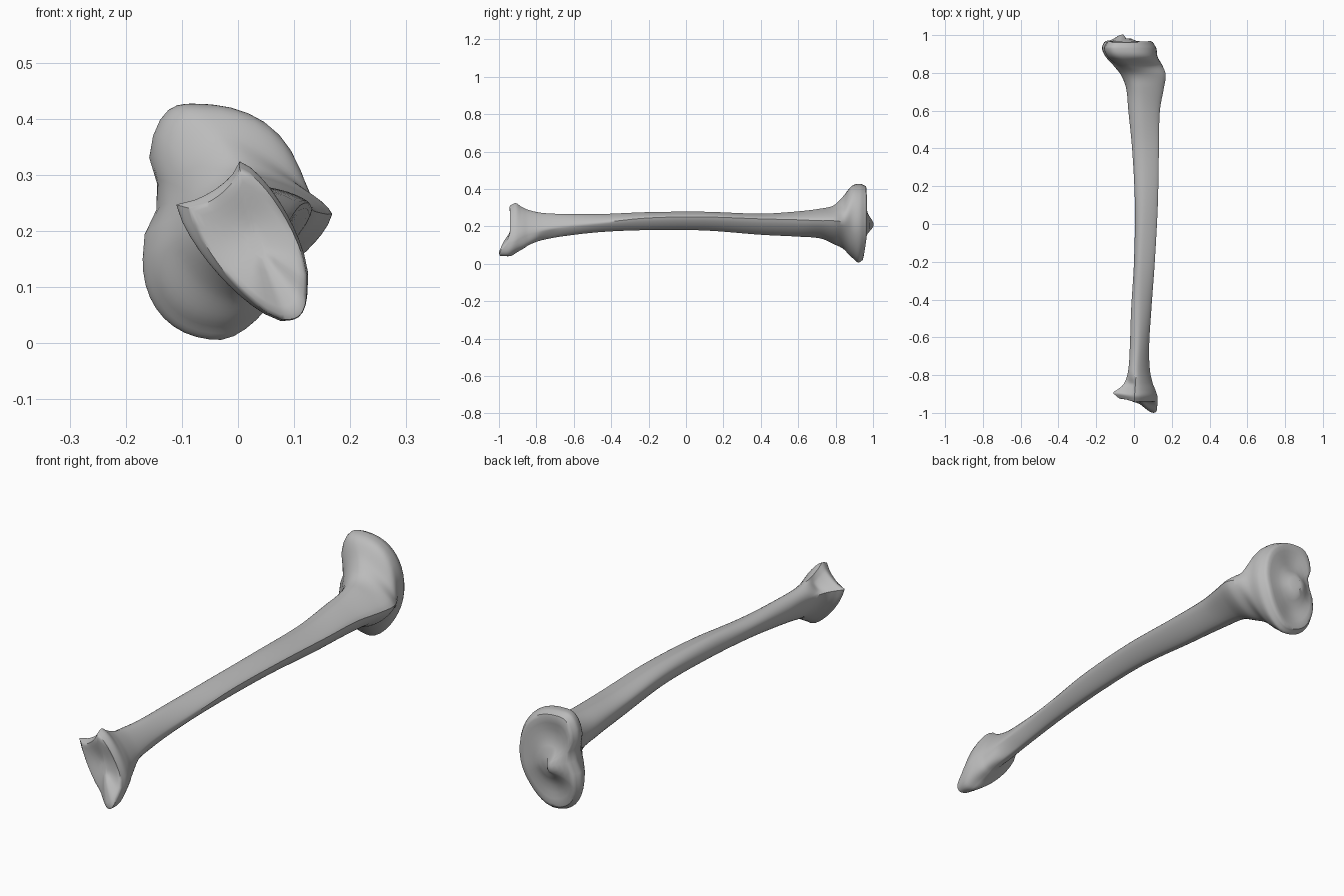
import bpy
import bmesh
from math import cos, sin, pi, exp
from mathutils import Vector

old_cube = bpy.data.objects.get("Cube")
if old_cube:
    bpy.data.objects.remove(old_cube, do_unlink=True)

QUARTER_STEPS = 10
RINGS_PER_SPAN = 6

# Each section: y, then the extreme points (x, z) at the right, top, left and bottom
lower_end = [
    (-.94, .123, .12, .003, .312, -.085, .24, .078, .042),
    (-.91, .124, .13, .003, .324, -.11, .247, .073, .042),
    (-.88, .114, .15, .005, .305, -.085, .242, .062, .07),
    (-.84, .098, .165, .008, .287, -.05, .235, .053, .1),
]
shaft = [
    (-.77, .084, .18, .012, .272, -.03, .23, .045, .126),
    (-.65, .08, .2, .02, .266, -.022, .225, .04, .148),
    (-.45, .092, .22, .025, .266, -.015, .235, .045, .17),
    (-.2, .11, .245, .035, .276, 0, .235, .055, .18),
    (.1, .126, .25, .05, .278, .005, .245, .06, .178),
    (.4, .132, .24, .05, .268, -.01, .235, .055, .155),
    (.6, .137, .235, .04, .28, -.03, .23, .05, .145),
]
upper_end = [
    (.72, .158, .23, .03, .295, -.042, .22, .04, .135),
    (.79, .168, .23, .01, .312, -.07, .21, .02, .105),
    (.84, .15, .225, -.02, .36, -.11, .2, -.005, .08),
    (.885, .125, .22, -.06, .415, -.15, .17, -.02, .035),
    (.93, .118, .22, -.08, .427, -.17, .15, -.03, .006),
    (.962, .1, .22, -.075, .415, -.158, .15, -.03, .02),
]

# Fullness of the four quarters, from straight (one) to square (four)
lower_fullness = (1.4, .7, 1.35, 3.5)
shaft_fullness = (1.4, 2, 1.8, 1.4)
upper_fullness = (2.3, 3, 2.2, 1.6)


def with_fullness(rows, fullness):
    return [Vector(row + fullness) for row in rows]


sections = (with_fullness(lower_end, lower_fullness)
            + with_fullness(shaft, shaft_fullness)
            + with_fullness(upper_end[:3], shaft_fullness)
            + with_fullness(upper_end[3:], upper_fullness))


def slope(i):
    """Tangent of the section values along the bone."""
    a, b = sections[max(i - 1, 0)], sections[min(i + 1, len(sections) - 1)]
    return (b - a) / (b[0] - a[0])


def blend(i, t):
    """Smooth interpolation between two neighbouring sections."""
    a, b = sections[i], sections[i + 1]
    span = b[0] - a[0]
    ease = t * t * (3 - 2 * t)
    start = t * (1 - t) ** 2 * span
    end = -t * t * (1 - t) * span
    return a * (1 - ease) + b * ease + slope(i) * start + slope(i + 1) * end


def bump(x, z, centre_x, centre_z, radius):
    return exp(-((x - centre_x) ** 2 + (z - centre_z) ** 2) / radius ** 2)


def ramp(value, low, high):
    return min(max((value - low) / (high - low), 0), 1)


def outline(section):
    """Closed outline built from four rounded quarters."""
    y, rx, rz, tx, tz, lx, lz, bx, bz = section[:9]
    quarters = [((tx, rz), (rx, rz), (tx, tz)), ((tx, lz), (tx, tz), (lx, lz)),
                ((bx, lz), (lx, lz), (bx, bz)), ((bx, rz), (bx, bz), (rx, rz))]
    points = []
    for (corner, first, last), power in zip(quarters, section[9:]):
        corner, first, last = Vector(corner), Vector(first), Vector(last)
        for k in range(QUARTER_STEPS):
            angle = k / QUARTER_STEPS * pi / 2
            c, s = cos(angle), sin(angle)
            reach = (c ** power + s ** power) ** (-1 / power)
            point = corner + ((first - corner) * c + (last - corner) * s) * reach
            points.append(Vector((point.x, y, point.y)))
    return points


def sculpt(p):
    """Rear notch, tilted upper rim and inner ankle knob."""
    x, y, z = p
    notch = ramp(y, .82, .92) * ramp(-x, 0, .12)
    x += .03 * notch * exp(-((z - .26) / .045) ** 2)
    y -= .02 * ramp(y, .9, .96) * ramp(z, .15, 0)
    low = ramp(y, -.86, -.94)
    y -= .062 * low * bump(x, z, .1, .06, .05)
    y += .025 * low * ramp(x, 0, -.1)
    return Vector((x, y, z))


def upper_relief(x, z):
    """Central ridge between two shallow joint dishes."""
    return (.04 * bump(x, z, -.06, .21, .05) - .012 * bump(x, z, -.05, .33, .06)
            - .012 * bump(x, z, -.06, .1, .06))


def lower_relief(x, z):
    """Hollow ankle joint face."""
    return .022 * bump(x, z, .02, .2, .07)


def add_ring(bm, points):
    return [bm.verts.new(p) for p in points]


def bridge(bm, a, b):
    n = len(a)
    for k in range(n):
        bm.faces.new((a[k], b[k], b[(k + 1) % n], a[(k + 1) % n]))


def close_end(bm, rim, relief, outward):
    """Inset rings that carry the joint surface to the centre."""
    centre = sum((v.co for v in rim), Vector()) / len(rim)
    previous = rim
    for scale in (.93, .82, .68, .52, .35, .18):
        points = []
        for v in rim:
            p = centre.lerp(v.co, scale)
            p.y += relief(p.x, p.z) + outward * .006
            points.append(p)
        ring = add_ring(bm, points)
        bridge(bm, previous, ring)
        previous = ring
    bm.faces.new(previous)


# Bone body
bm = bmesh.new()
rings = []
for i in range(len(sections) - 1):
    for k in range(RINGS_PER_SPAN):
        rings.append(outline(blend(i, k / RINGS_PER_SPAN)))
rings.append(outline(sections[-1]))
rings = [add_ring(bm, [sculpt(p) for p in ring]) for ring in rings]
for a, b in zip(rings, rings[1:]):
    bridge(bm, a, b)

# Joint surfaces
close_end(bm, rings[0], lower_relief, -1)
close_end(bm, rings[-1], upper_relief, 1)
bmesh.ops.recalc_face_normals(bm, faces=bm.faces)

mesh = bpy.data.meshes.new("shin_bone")
bm.to_mesh(mesh)
bm.free()
bone = bpy.data.objects.new("shin_bone", mesh)
bpy.context.collection.objects.link(bone)

# Bone colour
grey = bpy.data.materials.new("bone_grey")
grey.use_nodes = True
colour = (.5, .5, .5, 1)
grey.diffuse_color = colour
grey.node_tree.nodes["Principled BSDF"].inputs["Base Color"].default_value = colour
mesh.materials.append(grey)

# Smooth shading with sharp rims kept
bpy.context.view_layer.objects.active = bone
bone.select_set(True)
bpy.ops.object.shade_smooth_by_angle(angle=pi / 4)
